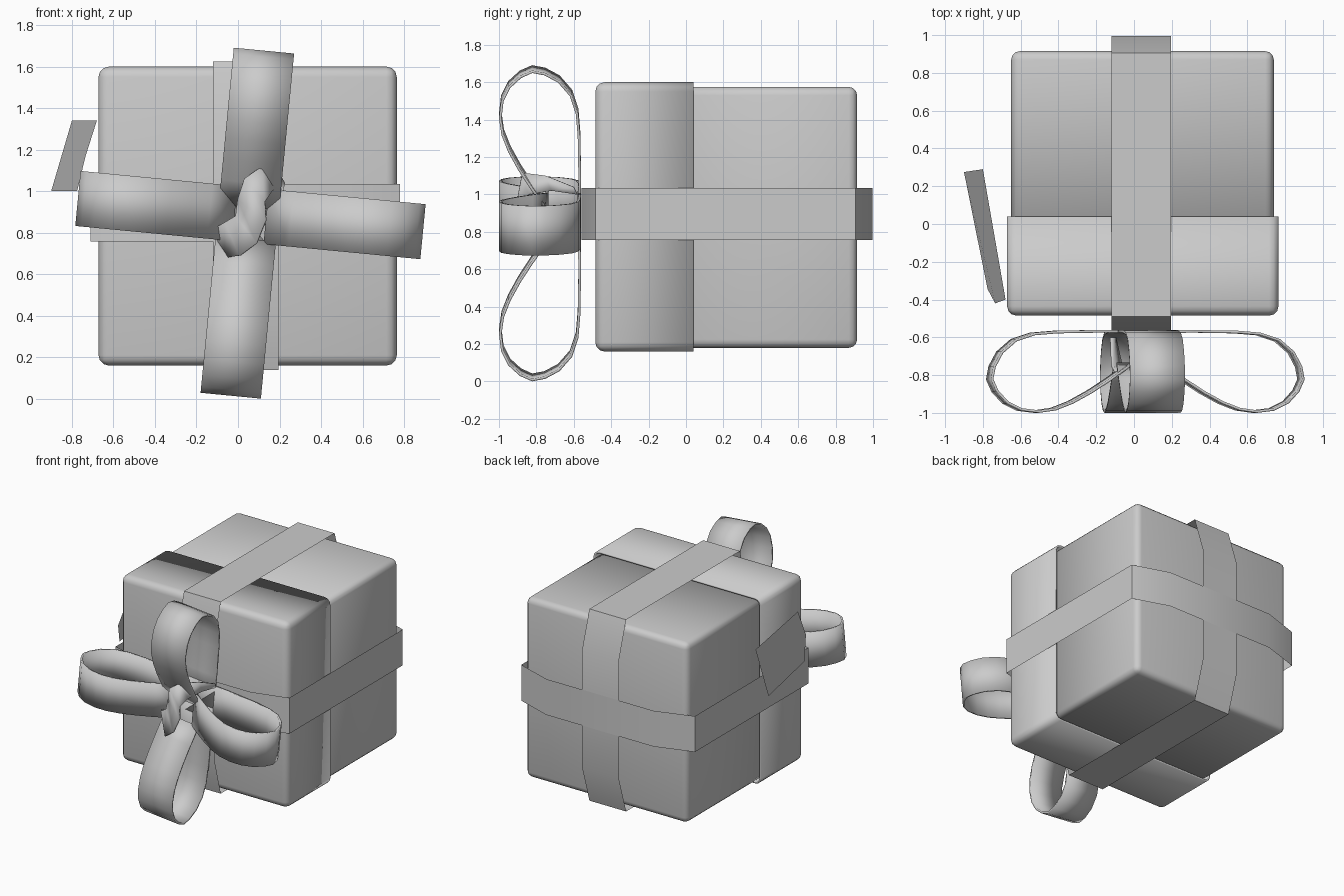
import bpy, bmesh, math
from mathutils import Vector

if "Cube" in bpy.data.objects:
    bpy.data.objects.remove(bpy.data.objects["Cube"])


def finish(name, bm, thickness=0.0, offset=0.0, angle=40):
    mesh = bpy.data.meshes.new(name)
    bm.to_mesh(mesh)
    bm.free()
    ob = bpy.data.objects.new(name, mesh)
    bpy.context.collection.objects.link(ob)
    if thickness:
        mod = ob.modifiers.new("thickness", 'SOLIDIFY')
        mod.thickness, mod.offset = thickness, offset
    bpy.ops.object.select_all(action='DESELECT')
    ob.select_set(True)
    bpy.context.view_layer.objects.active = ob
    bpy.ops.object.shade_smooth_by_angle(angle=math.radians(angle))
    return ob


def rounded_box(name, lo, hi, radius, open_side, thickness):
    """Box with rounded edges, except around its open side (-1 front, 1 back)."""
    lo, hi = Vector(lo), Vector(hi)
    bm = bmesh.new()
    bmesh.ops.create_cube(bm, size=1)
    for v in bm.verts:
        v.co = Vector(((lo[i] + hi[i]) / 2 + v.co[i] * (hi[i] - lo[i])) for i in range(3))
    rim_y = hi.y if open_side > 0 else lo.y
    edges = [e for e in bm.edges if any(abs(v.co.y - rim_y) > 1e-4 for v in e.verts)]
    bmesh.ops.bevel(bm, geom=edges, offset=radius, segments=3, profile=0.5, affect='EDGES')
    rim = [f for f in bm.faces if all(abs(v.co.y - rim_y) < 1e-4 for v in f.verts)]
    bmesh.ops.delete(bm, geom=rim, context='FACES_ONLY')
    return finish(name, bm, thickness, -1.0)


def strip(name, rows, closed=False, thickness=0.0, angle=40):
    """Ribbon skinned between pairs of left and right edge points."""
    bm = bmesh.new()
    pairs = [[bm.verts.new(p) for p in row] for row in rows]
    if closed:
        pairs.append(pairs[0])
    for (a, b), (c, d) in zip(pairs, pairs[1:]):
        bm.faces.new((a, b, d, c))
    bmesh.ops.recalc_face_normals(bm, faces=bm.faces)
    return finish(name, bm, thickness, 0.0, angle)


# Box base and the lid that slides over its front
rounded_box("box_base", (-0.65, -0.43, 0.18), (0.74, 0.915, 1.575), 0.045, -1, 0.012)
rounded_box("box_lid", (-0.672, -0.485, 0.16), (0.765, 0.04, 1.6), 0.05, 1, 0.014)

# Wrapping ribbons, thin bands with softly cut corners
band = [(-0.49, 1.625), (0.905, 1.625), (0.995, 1.34), (0.995, 0.43),
        (0.905, 0.138), (-0.49, 0.138), (-0.565, 0.42), (-0.565, 1.35)]
strip("vertical_ribbon", [((-0.12, y, z), (0.195, y, z)) for y, z in band], True)
band = [(-0.71, -0.485), (-0.42, -0.56), (0.5, -0.56), (0.78, -0.485),
        (0.78, 0.905), (0.5, 0.998), (-0.42, 0.998), (-0.71, 0.905)]
strip("horizontal_ribbon", [((x, y, 0.757), (x, y, 1.035)) for x, y in band], True)

# Four bow loops: one teardrop profile (radius, depth) turned around the knot
teardrop = [(0.0, -0.572), (0.25, -0.568), (0.48, -0.572), (0.6, -0.582), (0.7, -0.615),
            (0.775, -0.68), (0.815, -0.755), (0.828, -0.822), (0.8, -0.885), (0.745, -0.945),
            (0.67, -0.982), (0.58, -0.993), (0.49, -0.98), (0.4, -0.945), (0.3, -0.89),
            (0.2, -0.825), (0.08, -0.74)]
for k, side in enumerate(("right", "top", "left", "bottom")):
    a = math.radians(90 * k - 5.5)
    along = Vector((math.cos(a), 0, math.sin(a)))
    across = Vector((-math.sin(a), 0, math.cos(a)))
    centre, half = (((0.045, 0, 0.846), 0.146) if k % 2 else ((0.06, 0, 0.885), 0.133))
    rows = []
    for r, y in teardrop:
        p = Vector(centre) + along * r + Vector((0, y, 0))
        rows.append((p - across * half, p + across * half))
    strip("bow_loop_" + side, rows, False, 0.014)

# Twisted knot over the centre of the bow
knot = [((0.22, -0.60, 1.04), (0.21, -0.58, 1.00)),
        ((0.185, -0.75, 1.10), (0.195, -0.72, 1.02)),
        ((0.11, -0.87, 1.115), (0.16, -0.84, 1.00)),
        ((0.03, -0.88, 1.06), (0.13, -0.90, 0.95)),
        ((0.00, -0.85, 0.96), (0.135, -0.91, 0.86)),
        ((-0.01, -0.86, 0.88), (0.09, -0.92, 0.75)),
        ((-0.06, -0.85, 0.85), (0.01, -0.90, 0.69)),
        ((-0.115, -0.75, 0.82), (-0.06, -0.78, 0.68)),
        ((-0.12, -0.60, 0.82), (-0.10, -0.60, 0.77))]
strip("bow_knot", knot, False, 0.014, 60)

# Flat gift tag beside the box
bm = bmesh.new()
bm.faces.new([bm.verts.new(p) for p in (
    (-0.80, 0.29, 1.34), (-0.90, 0.275, 1.0), (-0.775, -0.345, 1.0),
    (-0.735, -0.42, 1.167), (-0.68, -0.40, 1.34))])
finish("gift_tag", bm)
